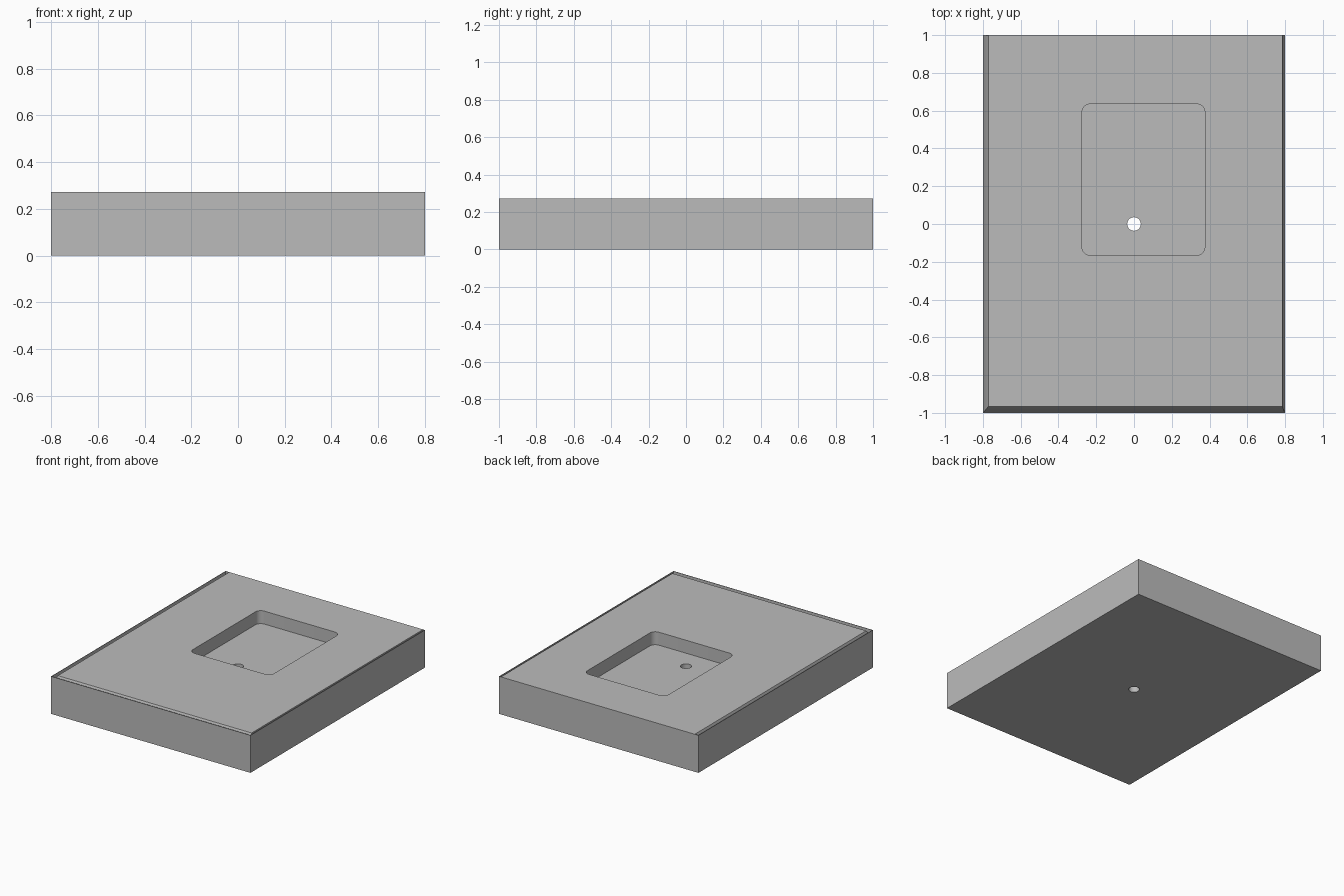
import bpy
import bmesh
from mathutils import Matrix, Vector

old = bpy.data.objects.get("Cube")
if old:
    bpy.data.objects.remove(old, do_unlink=True)

W, L, H = 1.6, 2.0, 0.272      # overall size
WALL = 0.003                   # thin facing panels
DROP = 0.065                   # depth of the tapered edge gap

# Single stone-like grey
GREY = (0.5, 0.5, 0.5, 1.0)
grey = bpy.data.materials.new("plain grey")
grey.use_nodes = True
grey.diffuse_color = GREY
grey.node_tree.nodes["Principled BSDF"].inputs["Base Color"].default_value = GREY


def finish(name, bm):
    bmesh.ops.recalc_face_normals(bm, faces=bm.faces)
    mesh = bpy.data.meshes.new(name)
    bm.to_mesh(mesh)
    bm.free()
    mesh.materials.append(grey)
    obj = bpy.data.objects.new(name, mesh)
    bpy.context.collection.objects.link(obj)
    return obj


def box(lo, hi):
    lo, hi = Vector(lo), Vector(hi)
    bm = bmesh.new()
    bmesh.ops.create_cube(bm, size=1)
    for v in bm.verts:
        v.co = (lo + hi) / 2 + v.co * (hi - lo)
    return bm


def cut(target, cutter):
    cutter.hide_render = True
    mod = target.modifiers.new("cut", 'BOOLEAN')
    mod.operation, mod.solver, mod.object = 'DIFFERENCE', 'EXACT', cutter
    bpy.context.view_layer.objects.active = target
    bpy.ops.object.modifier_apply(modifier=mod.name)
    bpy.data.objects.remove(cutter, do_unlink=True)


# Slab: straight base, top drawn in along the front, left and right edges
x, y = W / 2 - WALL, L / 2 - WALL
bm = box((-x, -y, 0), (x, y, H - DROP))
top = max(bm.faces, key=lambda f: f.calc_center_median().z)
raised = bmesh.ops.extrude_face_region(bm, geom=[top])["geom"]
bm.faces.remove(top)
for v in [g for g in raised if isinstance(g, bmesh.types.BMVert)]:
    v.co.z = H
    v.co.x = 0.785 if v.co.x > 0 else -0.77
    if v.co.y < 0:
        v.co.y = -0.965
slab = finish("slab", bm)

# Rounded rectangular basin
bm = box((-0.275, -0.165, 0.178), (0.375, 0.635, H + 0.1))
corners = [e for e in bm.edges if abs(e.verts[0].co.z - e.verts[1].co.z) > 0.1]
bmesh.ops.bevel(bm, geom=corners, offset=0.042, segments=8, profile=0.5, affect='EDGES')
cut(slab, finish("basin_cutter", bm))

# Drain hole through the basin floor
bm = bmesh.new()
bmesh.ops.create_cone(bm, cap_ends=True, segments=40, radius1=0.036, radius2=0.036,
                      depth=1, matrix=Matrix.Translation((0, 0, 0.1)))
cut(slab, finish("drain_cutter", bm))

# Thin facing panels on all four sides
for name, s in (("left_panel", 1), ("right_panel", -1)):
    a, b = sorted((s * x, s * W / 2))
    finish(name, box((a, -L / 2, 0), (b, L / 2, H)))
for name, s in (("back_panel", 1), ("front_panel", -1)):
    a, b = sorted((s * y, s * L / 2))
    finish(name, box((-x, a, 0), (x, b, H)))

# Smooth the rounded corners and the drain, keep the rest crisp
bpy.ops.object.select_all(action='DESELECT')
slab.select_set(True)
bpy.context.view_layer.objects.active = slab
bpy.ops.object.shade_smooth_by_angle(angle=0.5)
